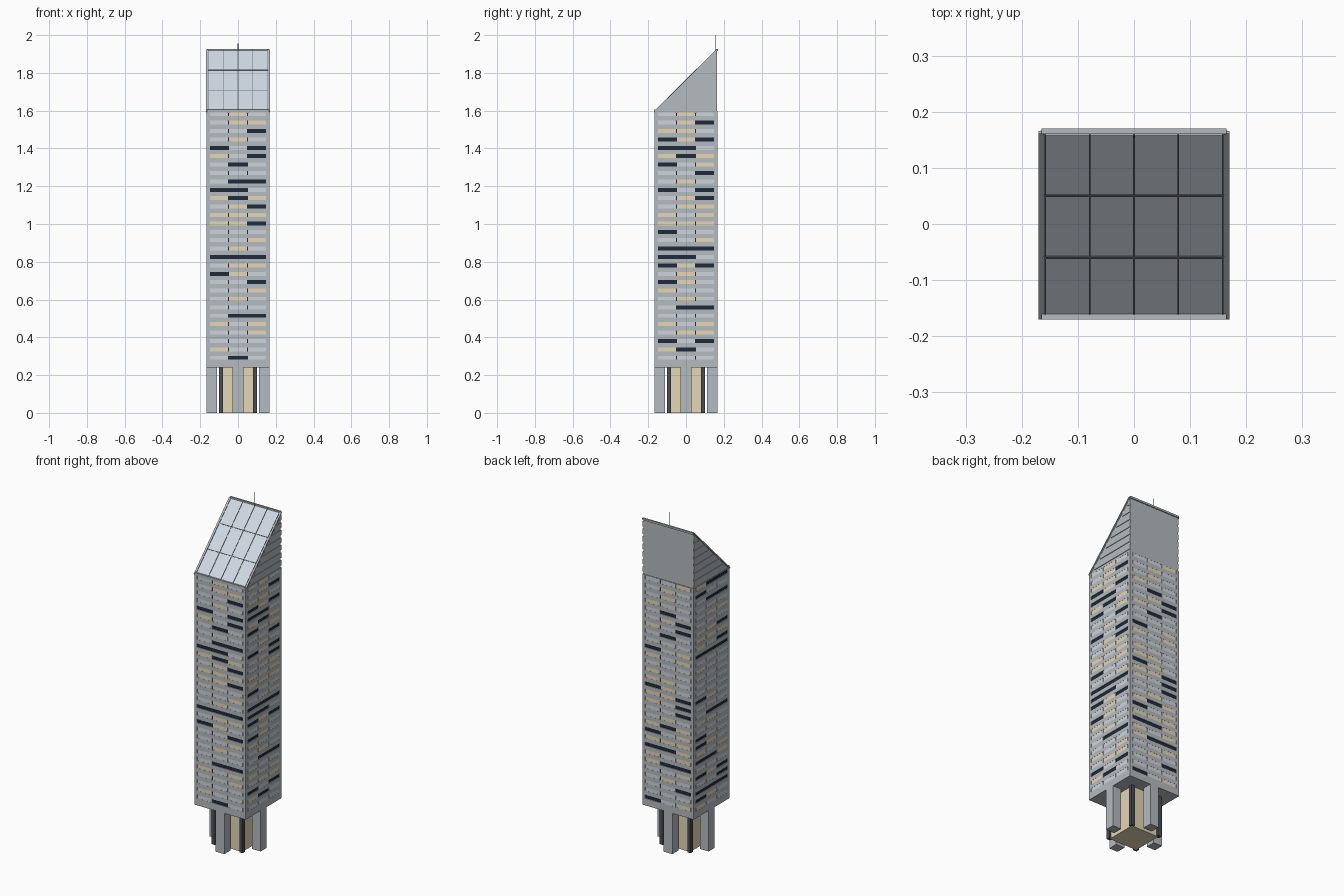
import bpy, bmesh, math, random
from mathutils import Matrix, Vector

random.seed(7)
cube = bpy.data.objects.get("Cube")
if cube:
    bpy.data.objects.remove(cube)


def material(name, rgb):
    lin = [((c / 255 + 0.055) / 1.055) ** 2.4 for c in rgb] + [1]
    m = bpy.data.materials.new(name)
    m.use_nodes = True
    m.diffuse_color = lin
    m.node_tree.nodes["Principled BSDF"].inputs["Base Color"].default_value = lin
    return m


ALUMINIUM = material("aluminium grey", (181, 187, 192))
SILVER = material("silver glass", (206, 213, 219))
WARM = material("warm lit glass", (229, 214, 181))
NAVY = material("navy glass", (31, 42, 60))
CORE = material("dark metal", (72, 78, 84))
FRAME = material("frame grey", (112, 118, 124))
ROOF = material("pale roof glass", (207, 216, 227))
GLAZING = [SILVER, WARM]


def add_box(bm, lo, hi, matrix=Matrix(), mat=0):
    size = [b - a for a, b in zip(lo, hi)]
    mid = [(a + b) / 2 for a, b in zip(lo, hi)]
    place = matrix @ Matrix.Translation(mid) @ Matrix.Diagonal((*size, 1))
    verts = bmesh.ops.create_cube(bm, size=1, matrix=place)["verts"]
    for face in {f for v in verts for f in v.link_faces}:
        face.material_index = mat


def finish(bm, name, *mats):
    mesh = bpy.data.meshes.new(name)
    bm.to_mesh(mesh)
    bm.free()
    for m in mats:
        mesh.materials.append(m)
    ob = bpy.data.objects.new(name, mesh)
    bpy.context.collection.objects.link(ob)


def boxes(name, mat, items, matrix=Matrix()):
    bm = bmesh.new()
    for lo, hi in items:
        add_box(bm, lo, hi, matrix)
    finish(bm, name, mat)


HALF = 0.167        # outer wall
BASE, EAVE, RIDGE = 0.24, 1.597, 1.925
ROWS, PITCH, FIRST = 30, 0.04445, 0.292
WIN = 0.0105        # half window height
GLASS = HALF - .004
PIER = 0.149
SIDES = [Matrix.Rotation(math.radians(90 * i), 4, 'Z') for i in range(4)]
NAMES = ["front", "left", "back", "right"]

# Lobby core with dark corner posts
boxes("lobby_core", WARM, [((-.09, -.09, 0), (.09, .09, BASE + .01))])
boxes("lobby_corner_posts", CORE,
      [((sx * .09 - .011, sy * .09 - .011, 0), (sx * .09 + .011, sy * .09 + .011, BASE))
       for sx in (-1, 1) for sy in (-1, 1)])

# Four big columns under the middle of each side
for turn, side in zip(SIDES, NAMES):
    boxes(side + "_column", ALUMINIUM,
          [((-.028, -HALF, 0), (.028, -.111, BASE + .01))], turn)

# Shaft: navy glass core, corner piers, spandrel bands between window rows
boxes("glass_core", NAVY, [((-GLASS, -GLASS, BASE + .02), (GLASS, GLASS, EAVE - .01))])
boxes("corner_piers", ALUMINIUM,
      [((min(sx * PIER, sx * HALF), min(sy * PIER, sy * HALF), BASE),
        (max(sx * PIER, sx * HALF), max(sy * PIER, sy * HALF), EAVE))
       for sx in (-1, 1) for sy in (-1, 1)])
bands = []
for i in range(ROWS + 1):
    low = BASE if i == 0 else FIRST + (i - 1) * PITCH + WIN
    high = EAVE if i == ROWS else FIRST + i * PITCH - WIN
    bands.append(((-HALF, -HALF, low), (HALF, HALF, high)))
boxes("spandrel_bands", ALUMINIUM, bands)

# Window panels, three bays a row from the top down:
# s silver, w warm, n none, so the navy core shows
FRONT = ("sws sww ssn sws nsn wsn sns sss snn nns wnw swn www wwn sss ssw "
         "sws nnn sww nws ssn ssw sws sss snn wsw ssw sss wss sns").split()
LEFT = ("sws swn wws nwn nns wnw nsw ssn sws nsn swn sww wsw www nss ssw "
        "nnn nns nwn sws nws wss sws snn sss wsw sww nsn wns sss").split()


def random_rows():
    return ["".join(random.choices("swn", (43, 32, 25), k=3)) for _ in range(ROWS)]


for turn, side, rows in zip(SIDES, NAMES, (FRONT, LEFT, random_rows(), random_rows())):
    bm = bmesh.new()
    for i, row in enumerate(rows):
        z = FIRST + (ROWS - 1 - i) * PITCH
        for bay, kind in enumerate(row):
            x = (bay - 1) * .0995
            if kind != "n":
                add_box(bm, (x - .0475, .0005 - HALF, z - WIN), (x + .0475, -.16, z + WIN),
                        turn, "sw".index(kind))
    finish(bm, side + "_windows", *GLAZING)

# Slanted crown: triangular profile extruded across the width
bm = bmesh.new()
profile = [(-HALF, EAVE - .005), (.164, EAVE - .005), (.164, RIDGE - .005)]
face = bm.faces.new([bm.verts.new((-.163, y, z)) for y, z in profile])
ext = bmesh.ops.extrude_face_region(bm, geom=[face])["geom"]
bmesh.ops.translate(bm, vec=(.326, 0, 0),
                    verts=[v for v in ext if isinstance(v, bmesh.types.BMVert)])
bmesh.ops.recalc_face_normals(bm, faces=bm.faces)
finish(bm, "crown", ALUMINIUM)

# Horizontal louvres on both crown flanks, stopping at the slope
slope = (RIDGE - EAVE) / (.164 + HALF)
louvres = []
for i in range(7):
    z = EAVE + .012 + i * PITCH
    y = -HALF + (z + .03 - EAVE) / slope
    louvres += [((s * .1645 - .002, y, z), (s * .1645 + .002, .165, z + .03))
                for s in (-1, 1)]
boxes("crown_louvres", ALUMINIUM, louvres)

# Roof frame of reference: x across, y up the slope, z outward
angle = math.atan(slope)
LENGTH = math.hypot(RIDGE - EAVE, .164 + HALF)
tilt = Matrix.Translation(Vector((0, -HALF, EAVE - .004))) @ Matrix.Rotation(angle, 4, 'X')
boxes("roof_glass", ROOF, [((-.16, .006, -.004), (.16, LENGTH - .006, .003))], tilt)
boxes("roof_mullions", FRAME,
      [((x - .0015, .004, 0), (x + .0015, LENGTH - .004, .005))
       for x in (-.158, -.079, 0, .079, .158)]
      + [((-.16, LENGTH * t - .002, 0), (.16, LENGTH * t + .002, .0055)) for t in (1 / 3, 2 / 3)],
      tilt)
boxes("roof_edge_copings", ALUMINIUM,
      [((s * .165 - .005, 0, -.003), (s * .165 + .005, LENGTH, .004)) for s in (-1, 1)], tilt)
boxes("eave_and_ridge_trim", ALUMINIUM,
      [((-.165, -.17, EAVE - .008), (.165, -.16, EAVE + .009)),
       ((-.165, .16, RIDGE - .01), (.165, .17, RIDGE + .001))])

# Mast at the ridge
bm = bmesh.new()
bmesh.ops.create_cone(bm, cap_ends=True, segments=8, radius1=.0025, radius2=.0004, depth=.1,
                      matrix=Matrix.Translation((0, .155, 1.95)))
finish(bm, "mast", CORE)
